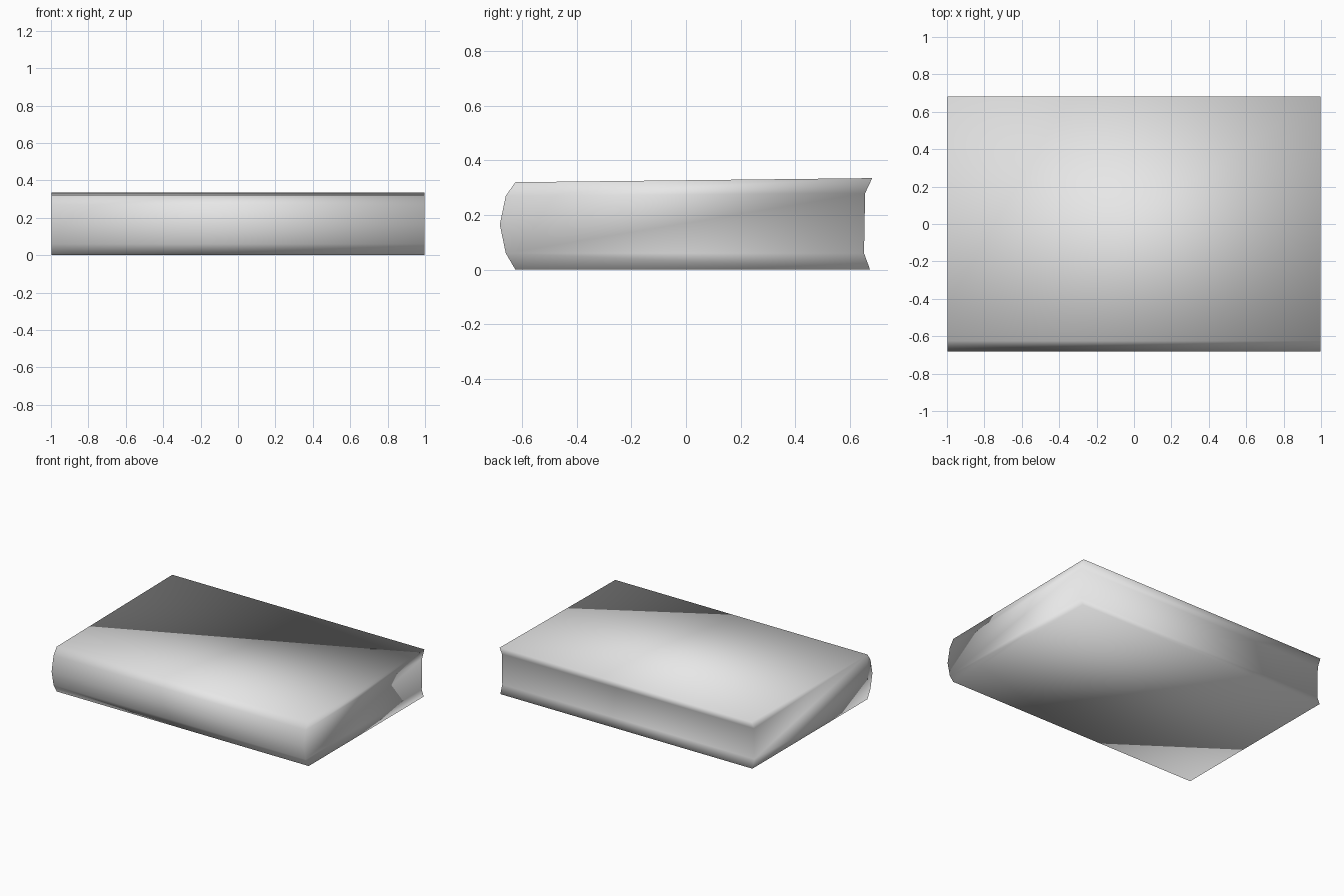
import bpy
import bmesh

cube = bpy.data.objects.get("Cube")
if cube:
    bpy.data.objects.remove(cube, do_unlink=True)

# One plain grey for the whole book
grey = bpy.data.materials.new("plain grey")
grey.use_nodes = True
colour = (0.8, 0.8, 0.8, 1)
grey.diffuse_color = colour
grey.node_tree.nodes["Principled BSDF"].inputs["Base Color"].default_value = colour

# End profile (y, z): rounded spine at the front, hollow page edge at the back
profile = [
    (-0.625, 0.0), (0.674, 0.0),                    # bottom cover
    (0.652, 0.06), (0.656, 0.28),                   # page edge
    (0.682, 0.335), (-0.625, 0.32),                 # top cover
    (-0.66, 0.27), (-0.682, 0.165), (-0.66, 0.06),  # spine
]

# Closed book, extruded along its width
bm = bmesh.new()
left, right = [
    [bm.verts.new((x, y, z)) for y, z in profile] for x in (0.997, -0.997)
]
bm.faces.new(left)
bm.faces.new(right[::-1])
count = len(profile)
for i in range(count):
    j = (i + 1) % count
    bm.faces.new((left[i], right[i], right[j], left[j]))
bmesh.ops.recalc_face_normals(bm, faces=bm.faces)
for face in bm.faces:
    face.smooth = True

mesh = bpy.data.meshes.new("closed_book")
bm.to_mesh(mesh)
bm.free()
mesh.materials.append(grey)
book = bpy.data.objects.new("closed_book", mesh)
bpy.context.collection.objects.link(book)
